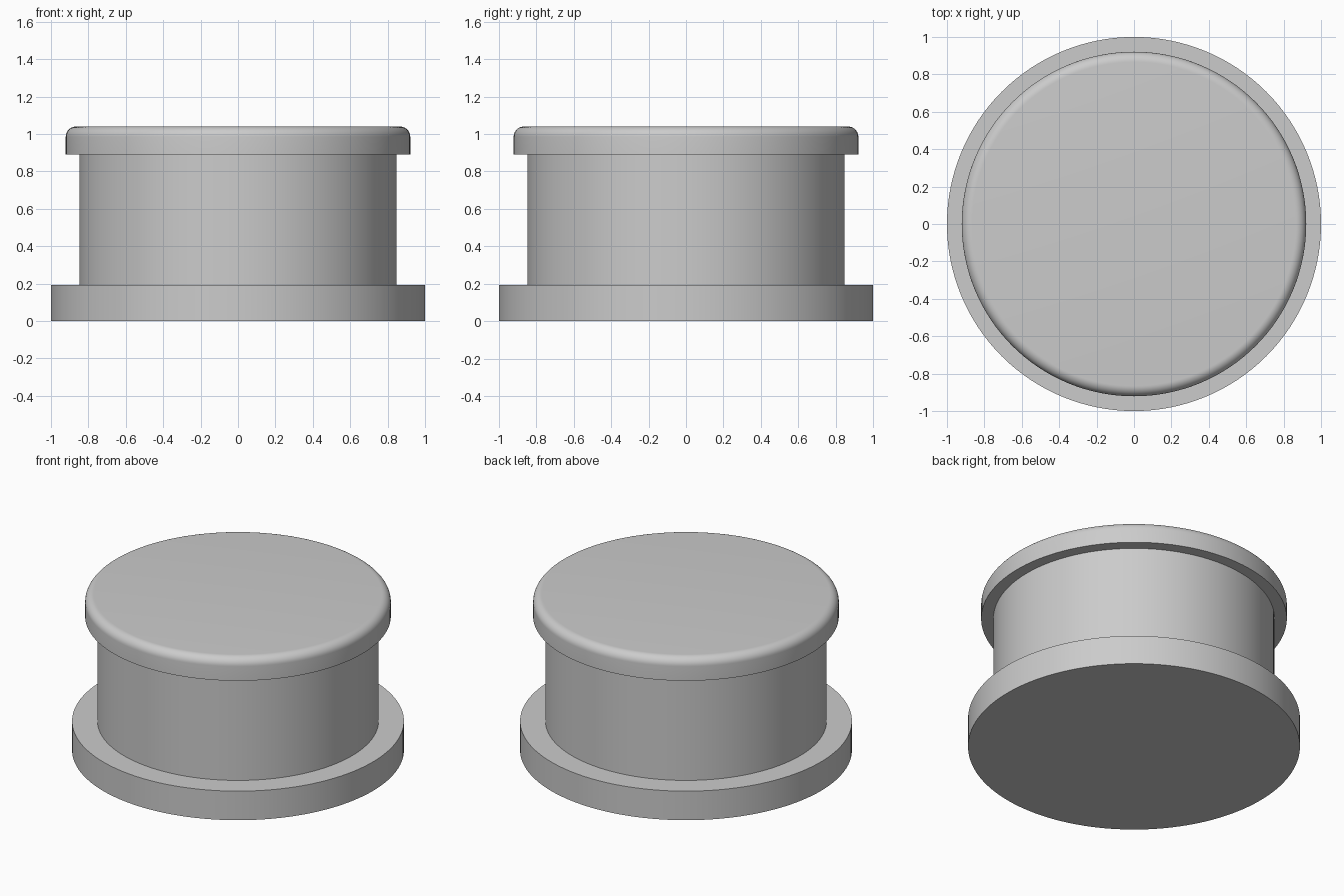
import bpy
import bmesh
from math import radians, sin, cos, pi

SEGMENTS = 128

default = bpy.data.objects.get("Cube")
if default:
    bpy.data.objects.remove(default, do_unlink=True)

# Single plain grey
grey = bpy.data.materials.new("plain grey")
grey.use_nodes = True
colour = (0.6, 0.6, 0.6, 1)
grey.diffuse_color = colour
grey.node_tree.nodes["Principled BSDF"].inputs["Base Color"].default_value = colour


def turned_part(name, profile):
    """Closed solid turned about z from (radius, height) points, bottom to top."""
    bm = bmesh.new()
    rings = []
    for r, z in profile:
        angles = [2 * pi * i / SEGMENTS for i in range(SEGMENTS)]
        rings.append([bm.verts.new((r * cos(a), r * sin(a), z)) for a in angles])
    for low, high in zip(rings, rings[1:]):
        for i in range(SEGMENTS):
            j = (i + 1) % SEGMENTS
            bm.faces.new((low[i], low[j], high[j], high[i]))
    bm.faces.new(rings[0][::-1])
    bm.faces.new(rings[-1])
    mesh = bpy.data.meshes.new(name)
    bm.to_mesh(mesh)
    bm.free()
    mesh.materials.append(grey)
    obj = bpy.data.objects.new(name, mesh)
    bpy.context.collection.objects.link(obj)
    bpy.ops.object.select_all(action="DESELECT")
    obj.select_set(True)
    bpy.context.view_layer.objects.active = obj
    bpy.ops.object.shade_smooth_by_angle(angle=radians(30))
    return obj


# Wide base flange and the drum standing on it
base_z, cap_z, top_z = 0.193, 0.89, 1.04
turned_part("base_flange", [(1, 0), (1, base_z)])
turned_part("drum_body", [(0.847, base_z), (0.847, cap_z)])

# Overhanging cap with a rounded top edge
cap_r, fillet, steps = 0.921, 0.055, 10
rounded = []
for k in range(steps + 1):
    a = pi / 2 * k / steps
    rounded.append((cap_r - fillet + fillet * cos(a), top_z - fillet + fillet * sin(a)))
turned_part("rounded_cap", [(cap_r, cap_z)] + rounded)
